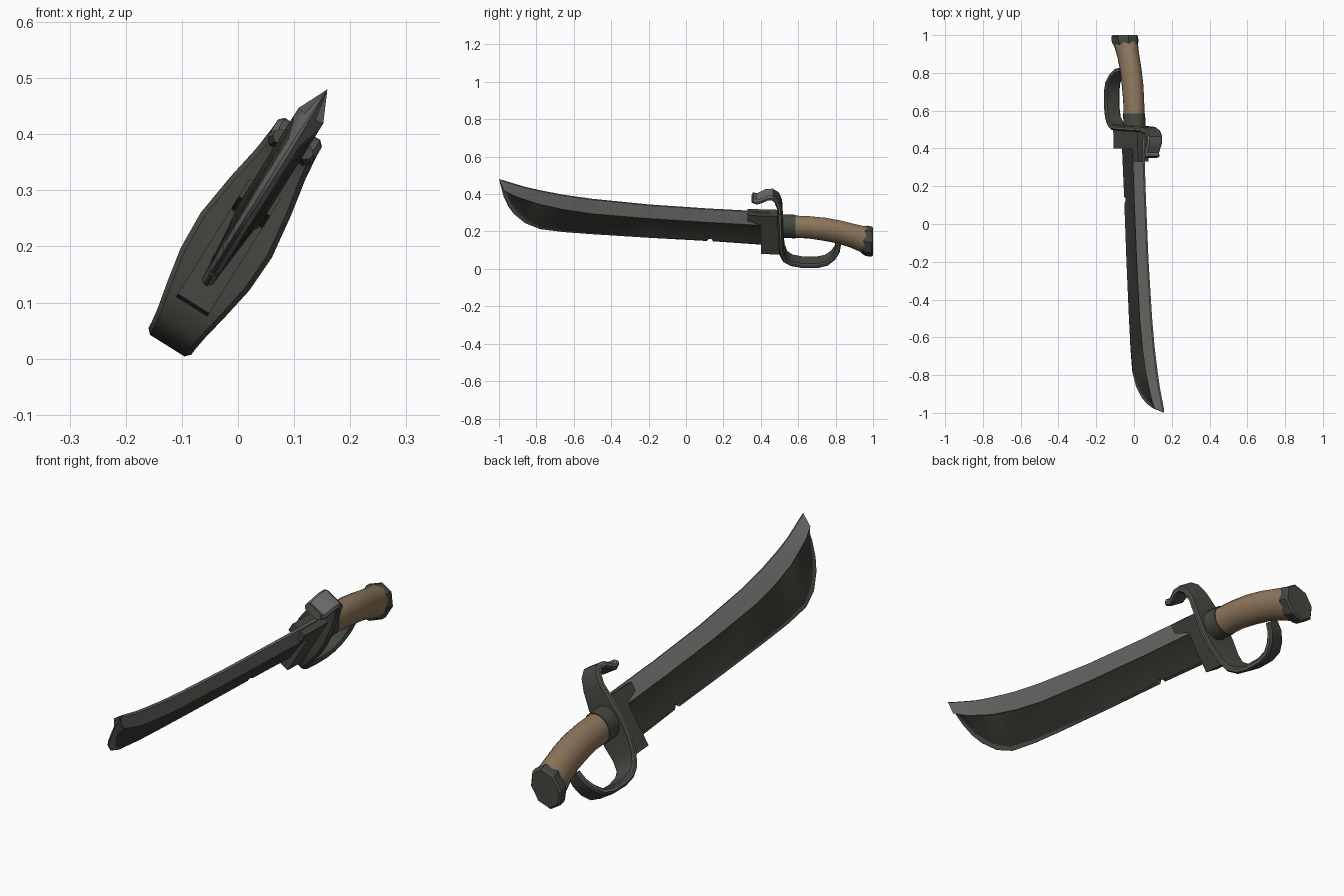
import bpy, bmesh, math

if "Cube" in bpy.data.objects:
    bpy.data.objects.remove(bpy.data.objects["Cube"])

# The blade lies in a plane that leans about 32 degrees from vertical
S, C = math.sin(math.radians(32)), math.cos(math.radians(32))


def P(y, z, t):
    """Side-view position (y, z) plus an offset t square to the blade plane."""
    return (-0.125 + (z - 0.025) * S / C + t * C, y, z - t * S)


def material(name, col):
    m = bpy.data.materials.new(name)
    m.diffuse_color = (*col, 1)
    m.use_nodes = True
    m.node_tree.nodes["Principled BSDF"].inputs["Base Color"].default_value = m.diffuse_color
    return m


dark = material("dark_steel", (0.046, 0.047, 0.038))
guard_mat = material("green_grey_steel", (0.060, 0.064, 0.053))
grey = material("worn_grey_steel", (0.145, 0.145, 0.138))
tan = material("tan_wood", (0.27, 0.185, 0.108))


def loft(name, rings, mats, rule=None, angle=35):
    """Skin closed rings into a capped solid; rule(ring, side) picks the material."""
    bm = bmesh.new()
    vs = [[bm.verts.new(p) for p in r] for r in rings]
    n = len(rings[0])
    for i in range(len(vs) - 1):
        for j in range(n):
            k = (j + 1) % n
            f = bm.faces.new((vs[i][j], vs[i][k], vs[i + 1][k], vs[i + 1][j]))
            f.material_index = rule(i, j) if rule else 0
    bm.faces.new(vs[0])
    bm.faces.new(vs[-1])
    bmesh.ops.remove_doubles(bm, verts=bm.verts, dist=0.0004)
    bmesh.ops.recalc_face_normals(bm, faces=bm.faces)
    me = bpy.data.meshes.new(name)
    bm.to_mesh(me)
    bm.free()
    for m in mats:
        me.materials.append(m)
    ob = bpy.data.objects.new(name, me)
    bpy.context.collection.objects.link(ob)
    bpy.ops.object.select_all(action='DESELECT')
    ob.select_set(True)
    bpy.context.view_layer.objects.active = ob
    bpy.ops.object.shade_smooth_by_angle(angle=math.radians(angle))
    return ob


# Blade: y, spine, bevel line, lower panel line, cutting edge
stations = [
    (0.45, .303, .244, .135, .128), (0.145, .319, .261, .156, .149),
    (0.135, .319, .261, .168, .163), (0.12, .320, .262, .168, .161),
    (0.11, .321, .263, .158, .151), (-0.2, .342, .283, .176, .168),
    (-0.5, .372, .308, .197, .187), (-0.65, .393, .330, .210, .198),
    (-0.78, .418, .358, .230, .214), (-0.86, .436, .384, .272, .246),
    (-0.92, .454, .405, .330, .295), (-0.95, .463, .420, .385, .335),
    (-0.975, .471, .433, .431, .388), (-1.0, .480, .480, .480, .480)]
rings = []
for y, top, bev, low, edge in stations:
    k = 0 if y <= -1 else 1
    step = min(0.005, max(0, bev - low) / 3)
    half = [(top, .005), (bev, .026), (bev - step, .022), (low, .011), (edge, .003)]
    half = [(z, t * k) for z, t in half]
    rings.append([P(y, z, t) for z, t in half] + [P(y, z, -t) for z, t in reversed(half)])
last = len(stations) - 3
loft("blade", rings, [dark, grey],
     lambda i, j: 0 if j in (1, 2, 6, 7) and i < last else 1, 30)

# Ricasso: thick plate where the blade meets the guard
outline = [(.33, .303), (.33, .272), (.40, .25), (.40, .098), (.505, .093), (.505, .298)]
loft("ricasso", [[P(y, z, t) for y, z in outline] for t in (-.033, .033)], [guard_mat])

# Guard: flat band with a hook on top, a wide cross plate and a knuckle loop
# path points: y, z, half width
path = [(.355, .382, .040), (.378, .374, .044), (.405, .383, .046), (.430, .396, .046),
        (.460, .398, .046), (.485, .382, .047), (.500, .345, .052), (.503, .290, .064),
        (.505, .220, .075), (.508, .160, .072), (.513, .105, .060), (.530, .067, .050),
        (.565, .046, .046), (.620, .036, .045), (.700, .035, .045), (.750, .046, .044),
        (.785, .072, .041), (.808, .105, .036), (.815, .140, .030)]
rings = []
for i, (y, z, h) in enumerate(path):
    a, b = path[max(i - 1, 0)], path[min(i + 1, len(path) - 1)]
    dy, dw = b[0] - a[0], (b[1] - a[1]) / C
    d = math.hypot(dy, dw)
    ny, nw = -dw / d, dy / d
    sect = [(h, .005), (h - .009, .014), (-h + .009, .014), (-h, .005),
            (-h, -.005), (-h + .009, -.014), (h - .009, -.014), (h, -.005)]
    rings.append([P(y + ny * s, z + nw * s * C, t) for t, s in sect])
# worn grey on the hook's upper side and along the band rims
loft("guard", rings, [guard_mat, grey],
     lambda i, j: 1 if (i < 4 and j < 3) or j in (3, 7) else 0, 40)


# Handle parts: elliptical rings y, z, half height, half thickness, lean
def tube(name, data, mat, sides, phase=0.0, angle=40):
    rings = []
    for y, z, a, b, lean in data:
        ring = []
        for k in range(sides):
            u = 2 * math.pi * k / sides + phase
            w = a * math.cos(u)
            ring.append(P(y + lean * w, z + w * C, b * math.sin(u)))
        rings.append(ring)
    return loft(name, rings, [mat], None, angle)


tube("collar", [(.50, .230, .066, .056, 0), (.585, .226, .066, .056, 0)], guard_mat, 16)
tube("grip", [(.575, .226, .062, .053, 0), (.66, .222, .062, .054, .05),
              (.74, .212, .064, .055, .1), (.82, .197, .064, .054, .15),
              (.89, .177, .066, .054, .2), (.965, .152, .076, .060, .1)], tan, 16)
tube("pommel", [(.945, .156, .076, .060, .12), (.965, .150, .086, .068, .06),
                (.992, .146, .086, .068, 0), (1.0, .146, .078, .061, 0)],
     guard_mat, 8, math.pi / 8, 25)
